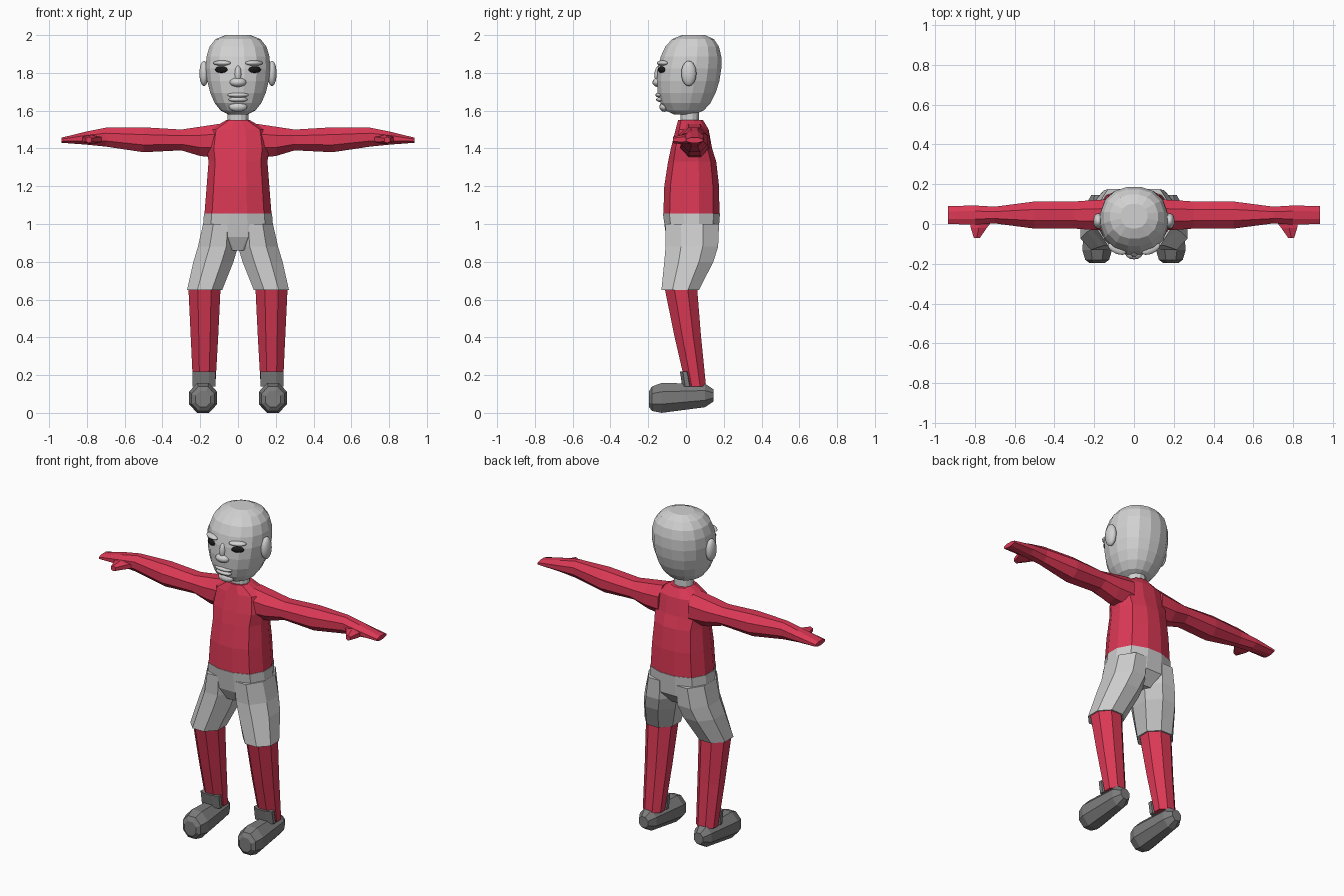
import bpy
import bmesh
from math import cos, sin, pi, radians
from mathutils import Matrix, Vector

cube = bpy.data.objects.get("Cube")
if cube:
    bpy.data.objects.remove(cube, do_unlink=True)


def material(name, red, green, blue):
    mat = bpy.data.materials.new(name)
    mat.use_nodes = True
    colour = (red, green, blue, 1)
    mat.diffuse_color = colour
    mat.node_tree.nodes["Principled BSDF"].inputs["Base Color"].default_value = colour
    return mat


def grey(name, value):
    return material(name, value, value, value)


RED = material("red cloth", 0.7, 0.04, 0.09)
SKIN = grey("pale grey skin", 0.64)
SHORTS = grey("light grey cloth", 0.6)
SHOE = grey("dark grey leather", 0.2)
BLACK = grey("black eye", 0.01)


def finish(name, bm, mat, smooth):
    bmesh.ops.recalc_face_normals(bm, faces=bm.faces[:])
    mesh = bpy.data.meshes.new(name)
    bm.to_mesh(mesh)
    bm.free()
    mesh.materials.append(mat)
    for face in mesh.polygons:
        face.use_smooth = smooth
    obj = bpy.data.objects.new(name, mesh)
    bpy.context.collection.objects.link(obj)


def section(sides, power):
    """Rounded polygon with a flat side facing each axis, fitted to a unit square."""
    points = []
    for i in range(sides):
        angle = 2 * pi * (i + 0.5) / sides
        c, s = cos(angle), sin(angle)
        radius = (abs(c) ** power + abs(s) ** power) ** (-1 / power)
        points.append((c * radius, s * radius))
    widest = max(a for a, b in points)
    return [(a / widest, b / widest) for a, b in points]


def loft(name, mat, axis, rings, sides=8, power=2.3, mirror=1):
    """Skin rings of (position, low a, high a, low b, high b) along an axis."""
    bm = bmesh.new()
    loops = []
    for position, low_a, high_a, low_b, high_b in rings:
        loop = []
        for u, v in section(sides, power):
            a = (low_a + high_a + u * (high_a - low_a)) / 2
            b = (low_b + high_b + v * (high_b - low_b)) / 2
            place = {"x": (position, a, b), "y": (a, position, b), "z": (a, b, position)}
            x, y, z = place[axis]
            loop.append(bm.verts.new((x * mirror, y, z)))
        loops.append(loop)
    for lower, upper in zip(loops, loops[1:]):
        for i in range(sides):
            j = (i + 1) % sides
            bm.faces.new((lower[i], lower[j], upper[j], upper[i]))
    bm.faces.new(loops[0])
    bm.faces.new(loops[-1])
    finish(name, bm, mat, smooth=False)


def upright(name, mat, rings, sides=12, power=2.6):
    """Centred vertical loft from rings of (height, half width, front, back)."""
    full = [(z, -width, width, front, back) for z, width, front, back in rings]
    loft(name, mat, "z", full, sides, power)


def blob(name, mat, centre, radii, turn=0):
    """Smooth ellipsoid, turned about the vertical by degrees."""
    bm = bmesh.new()
    place = (Matrix.Translation(Vector(centre))
             @ Matrix.Rotation(radians(turn), 4, "Z")
             @ Matrix.Diagonal((*radii, 1)))
    bmesh.ops.create_uvsphere(bm, u_segments=14, v_segments=10, radius=1, matrix=place)
    finish(name, bm, mat, smooth=True)


def head_rings(count):
    """Egg shape, wider and set further back towards the crown."""
    for i in range(count):
        angle = radians(80) * (2 * i / (count - 1) - 1)
        height = sin(angle)
        radius = 0.168 * cos(angle) ** 0.6
        middle = 0.015 + 0.025 * height
        depth = radius * (1 + 0.05 * height)
        yield (1.79 + 0.213 * height, radius * (1 + 0.14 * height),
               middle - depth, middle + depth)


# Head and neck
upright("head", SKIN, head_rings(count=10), sides=16, power=2.25)
upright("neck", SKIN, [(z, 0.055, -0.03, 0.07) for z in (1.52, 1.62)], power=2)

# Face
blob("nose_tip", SKIN, (0, -0.145, 1.75), (0.045, 0.033, 0.025))
blob("nose_bridge", SKIN, (0, -0.14, 1.79), (0.02, 0.027, 0.05))
blob("upper_lip", SKIN, (0, -0.136, 1.683), (0.058, 0.026, 0.014))
blob("lower_lip", SKIN, (0, -0.134, 1.659), (0.052, 0.024, 0.014))
blob("chin", SKIN, (0, -0.115, 1.62), (0.05, 0.026, 0.026))

# Torso
upright("shirt_body", RED, [
    (1.045, 0.178, -0.12, 0.177),
    (1.2, 0.166, -0.115, 0.175),
    (1.33, 0.156, -0.095, 0.16),
    (1.4, 0.165, -0.08, 0.138),
    (1.5, 0.15, -0.055, 0.12),
    (1.55, 0.062, -0.042, 0.09),
])

# Hips
upright("shorts_hips", SHORTS, [
    (0.86, 0.08, -0.07, 0.11),
    (0.93, 0.19, -0.105, 0.17),
    (1.055, 0.18, -0.122, 0.18),
])

for side, m in (("left", 1), ("right", -1)):
    # Eyes, brows and ears
    blob(side + "_eye", BLACK, (0.088 * m, -0.128, 1.817), (0.036, 0.014, 0.018), 25 * m)
    blob(side + "_brow", SKIN, (0.085 * m, -0.125, 1.852), (0.05, 0.024, 0.014), 25 * m)
    blob(side + "_ear", SKIN, (0.18 * m, 0.015, 1.797), (0.025, 0.04, 0.067))

    # Arm with mitten hand: position, half depth, underside, top
    arm = [
        (0.1, 0.08, 1.35, 1.53),
        (0.2, 0.075, 1.36, 1.515),
        (0.3, 0.068, 1.39, 1.5),
        (0.5, 0.068, 1.38, 1.512),
        (0.7, 0.042, 1.41, 1.51),
        (0.8, 0.048, 1.42, 1.49),
        (0.935, 0.045, 1.43, 1.457),
    ]
    loft(side + "_arm", RED, "x",
         [(x, 0.045 - depth, 0.045 + depth, low, top) for x, depth, low, top in arm],
         mirror=m)
    loft(side + "_thumb", RED, "y", [
        (0.03, 0.7, 0.83, 1.43, 1.47),
        (-0.02, 0.74, 0.82, 1.425, 1.47),
        (-0.07, 0.775, 0.805, 1.43, 1.46),
    ], sides=6, mirror=m)

    # Shorts leg
    loft(side + "_shorts_leg", SHORTS, "z", [
        (0.65, 0.084, 0.27, -0.13, 0.068),
        (0.8, 0.024, 0.236, -0.115, 0.145),
        (0.88, 0, 0.212, -0.108, 0.17),
        (1, 0, 0.185, -0.11, 0.175),
    ], mirror=m)

    # Sock, ankle cuff and shoe
    loft(side + "_sock", RED, "z", [
        (0.14, 0.12, 0.238, 0, 0.106),
        (0.4, 0.105, 0.25, -0.06, 0.08),
        (0.67, 0.092, 0.263, -0.115, 0.058),
    ], mirror=m)
    loft(side + "_ankle_cuff", SHOE, "z", [
        (0.14, 0.118, 0.24, -0.02, 0.035),
        (0.22, 0.118, 0.24, -0.032, 0.02),
    ], power=4, mirror=m)
    shoe = [
        (-0.195, 0.04, 0.03, 0.115),
        (-0.18, 0.06, 0.01, 0.14),
        (-0.13, 0.075, 0, 0.158),
        (0.1, 0.055, 0.03, 0.155),
        (0.145, 0.03, 0.06, 0.125),
    ]
    loft(side + "_shoe", SHOE, "y",
         [(y, 0.185 - width, 0.185 + width, low, top) for y, width, low, top in shoe],
         mirror=m)
